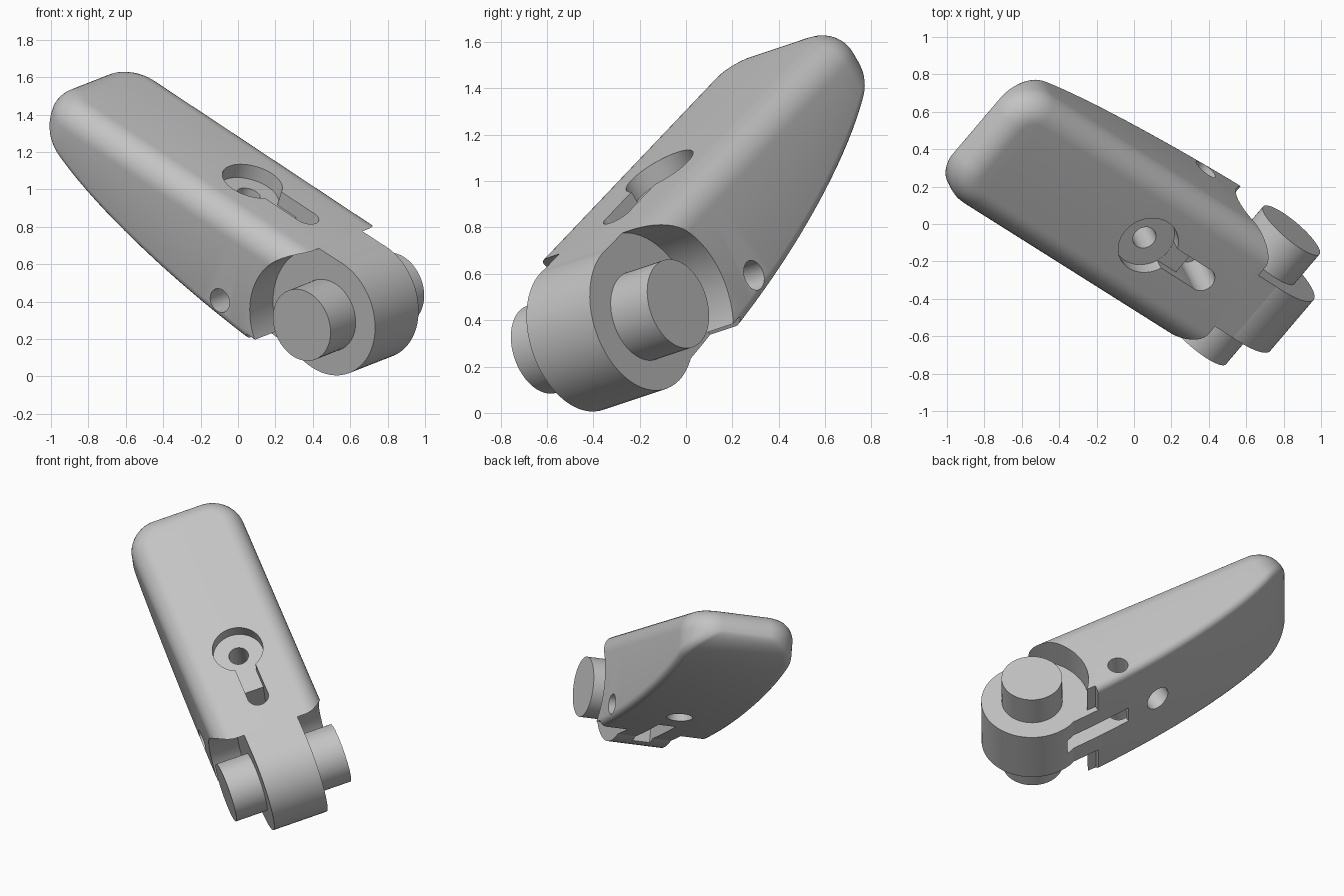
import bpy, bmesh, math
from mathutils import Vector, Matrix

cube = bpy.data.objects.get("Cube")
if cube:
    bpy.data.objects.remove(cube, do_unlink=True)

# Part frame: local x runs along the handle, y along the pin, z out of the flat face
along = Vector((-0.738, 0.465, 0.489)).normalized()
pin_dir = Vector((0.63, 0.737, 0.245))
pin_dir = (pin_dir - along * pin_dir.dot(along)).normalized()
side = -pin_dir
up = along.cross(side)
frame = Matrix((along, side, up)).transposed().to_4x4()
frame.translation = (0.591, -0.328, 0.373)

GREY = (0.55, 0.55, 0.55, 1)
grey = bpy.data.materials.new("plain grey")
grey.use_nodes = True
grey.diffuse_color = GREY
grey.node_tree.nodes["Principled BSDF"].inputs["Base Color"].default_value = GREY

TOP, LENGTH, HALF, CORNER = 0.33, 2.005, 0.383, 0.22
TOP_R, LOW_R, KNUCKLE = 0.14, 0.05, 0.185
RIM = TOP - TOP_R


def add_object(name, bm):
    bmesh.ops.recalc_face_normals(bm, faces=bm.faces)
    mesh = bpy.data.meshes.new(name)
    bm.to_mesh(mesh)
    bm.free()
    mesh.materials.append(grey)
    obj = bpy.data.objects.new(name, mesh)
    bpy.context.collection.objects.link(obj)
    return obj


def cylinder(name, radius, centre, axis, lo, hi):
    """Cylinder along local y or z, from lo to hi on that axis."""
    bm = bmesh.new()
    bmesh.ops.create_cone(bm, cap_ends=True, segments=64, radius1=radius,
                          radius2=radius, depth=hi - lo)
    mid = (lo + hi) / 2
    if axis == "y":
        place = Matrix.Translation((centre[0], mid, centre[1])) @ Matrix.Rotation(math.pi / 2, 4, "X")
    else:
        place = Matrix.Translation((centre[0], centre[1], mid))
    bm.transform(place)
    return add_object(name, bm)


def box(name, lo, hi):
    bm = bmesh.new()
    bmesh.ops.create_cube(bm, size=1)
    lo, hi = Vector(lo), Vector(hi)
    bm.transform(Matrix.Translation((lo + hi) / 2) @ Matrix.Diagonal((*(hi - lo), 1)))
    return add_object(name, bm)


def outline(inset):
    """Plan of the handle, inset by a distance: one side, rounded far end, other side."""
    r, cx = CORNER - inset, LENGTH - CORNER
    half = [(cx * i / 24, -(HALF - inset)) for i in range(24)]
    for i in range(19):
        a = math.pi / 2 * i / 18
        half.append((cx + r * math.sin(a), -(HALF - CORNER) - r * math.cos(a)))
    return half + [(x, -y) for x, y in reversed(half)]


def belly(x):
    """Height of the curved underside."""
    t = min(1, x / LENGTH)
    return RIM - 0.004 - 0.49 * (1 - t ** 1.7) ** (1 / 1.7)


def make_handle():
    bm = bmesh.new()
    rings = []
    full = outline(0)
    for i in range(11):                      # rounded upper rim
        a = math.pi / 2 * i / 10
        z = TOP - TOP_R * (1 - math.cos(a))
        rings.append([bm.verts.new((x, y, z)) for x, y in outline(TOP_R * (1 - math.sin(a)))])
    for i in range(6):                       # lower rim following the belly
        a = math.pi / 2 * i / 5
        narrow = 1 - LOW_R * (1 - math.cos(a)) / HALF
        ring = []
        for x, y in full:
            low = belly(x)
            rise = min(LOW_R, (RIM - low) * 0.8) * (1 - math.sin(a))
            ring.append(bm.verts.new((x, y * narrow, low + rise)))
        rings.append(ring)
    n = len(full)
    for a, b in zip(rings, rings[1:]):
        for i in range(n - 1):
            bm.faces.new((a[i], a[i + 1], b[i + 1], b[i]))
    for ring in (rings[0], rings[-1]):       # caps, paired across the width
        for i in range(n // 2 - 1):
            bm.faces.new((ring[i], ring[i + 1], ring[n - 2 - i], ring[n - 1 - i]))
    bm.faces.new([r[0] for r in rings] + [r[-1] for r in reversed(rings)])
    return add_object("handle", bm)


def cut(obj, cutters):
    bpy.context.view_layer.objects.active = obj
    for c in cutters:
        mod = obj.modifiers.new("cut", "BOOLEAN")
        mod.operation, mod.solver, mod.object = "DIFFERENCE", "EXACT", c
        bpy.ops.object.modifier_apply(modifier=mod.name)


handle = make_handle()
knuckle = cylinder("hinge_knuckle", 0.332, (0, 0), "y", -KNUCKLE, KNUCKLE)
pin = cylinder("hinge_pin", 0.198, (0, 0), "y", -0.3985, 0.3985)

# Cutters
slit = box("slit_cutter", (0.08, -0.06, -0.6), (0.57, 0.06, -0.1))
cutters = [
    cylinder("recess_cutter", 0.166, (0.807, 0), "z", TOP - 0.085, 0.6),
    box("shallow_slot_cutter", (0.5, -0.069, TOP - 0.084), (0.75, 0.069, 0.6)),
    box("deep_slot_cutter", (0.417, -0.069, 0.02), (0.52, 0.069, 0.6)),
    cylinder("slot_end_cutter", 0.07, (0.417, 0), "z", 0.019, 0.6),
    cylinder("screw_hole_cutter", 0.064, (0.807, 0), "z", -0.6, 0.6),
    cylinder("lower_bore_cutter", 0.085, (0.807, 0), "z", -0.6, -0.05),
    cylinder("cross_hole_cutter", 0.066, (0.55, -0.17), "y", -0.7, 0.7),
    slit,
]
# Round pocket and trimmed lower lip on each side of the knuckle
for name, lo, hi in (("left", -0.7, -KNUCKLE), ("right", KNUCKLE, 0.7)):
    cutters.append(cylinder(name + "_pocket_cutter", 0.37, (0, 0), "y", lo, hi))
    cutters.append(box(name + "_lip_cutter", (-0.1, lo, -0.6), (0.33, hi, -0.255)))
cut(handle, cutters)
cut(knuckle, [slit])
for c in cutters:
    bpy.data.objects.remove(c, do_unlink=True)

# Smooth and place the finished parts
for obj in (handle, knuckle, pin):
    bpy.ops.object.select_all(action="DESELECT")
    obj.select_set(True)
    bpy.context.view_layer.objects.active = obj
    bpy.ops.object.shade_smooth_by_angle(angle=math.radians(30))
    obj.matrix_world = frame
